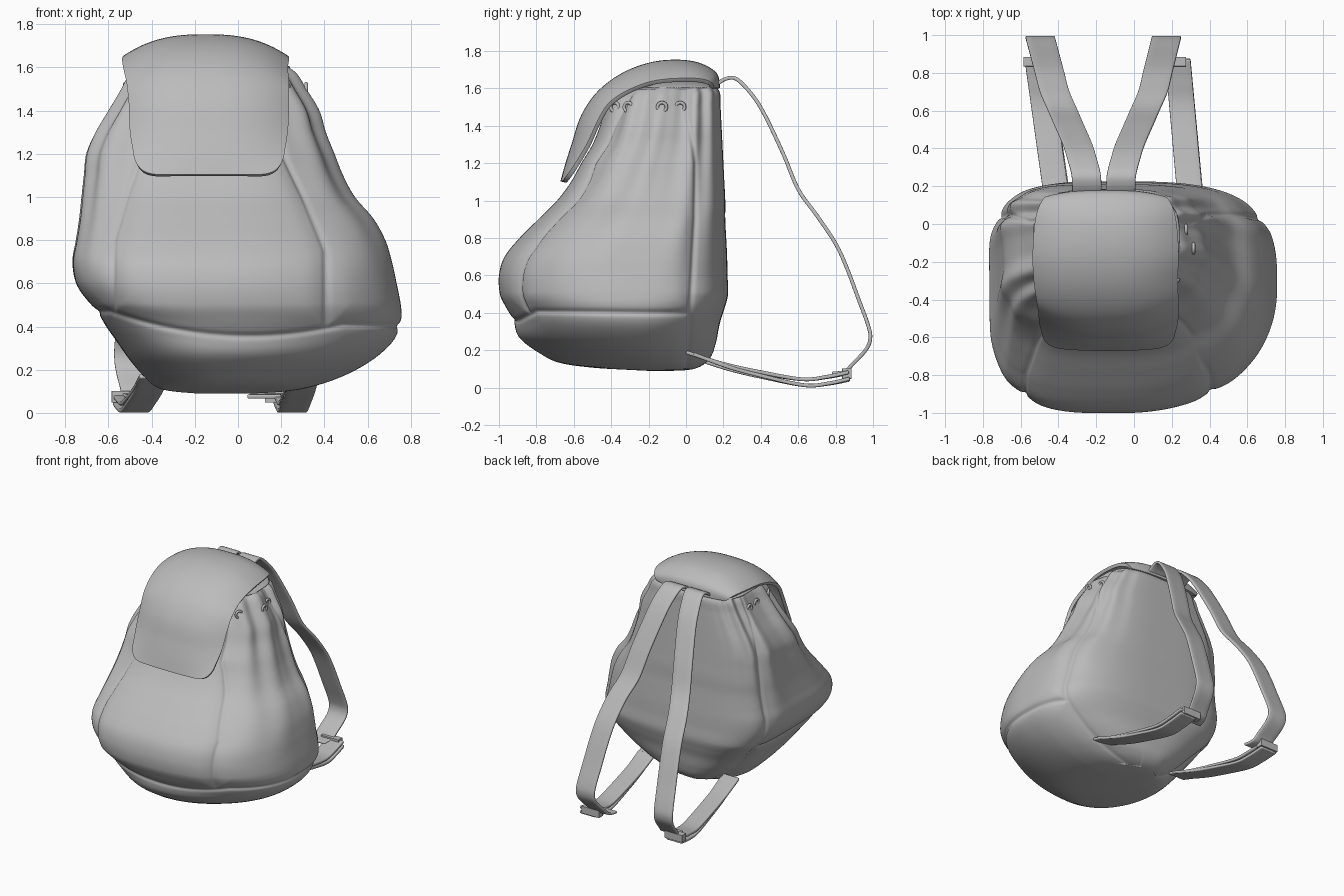
import bpy, bmesh, math
from mathutils import Vector

if "Cube" in bpy.data.objects:
    bpy.data.objects.remove(bpy.data.objects["Cube"])

grey = bpy.data.materials.new("grey_canvas")
grey.diffuse_color = (0.5, 0.5, 0.5, 1)
grey.use_nodes = True
grey.node_tree.nodes["Principled BSDF"].inputs["Base Color"].default_value = grey.diffuse_color


def spline(tab, t):
    """Catmull-Rom through the rows of tab, t in 0..1."""
    n = len(tab) - 1
    f = min(max(t, 0), 1) * n
    i = min(int(f), n - 1)
    u = f - i
    p0, p1, p2, p3 = (tab[min(max(j, 0), n)] for j in (i - 1, i, i + 1, i + 2))
    return [0.5 * (2 * b + (c - a) * u + (2 * a - 5 * b + 4 * c - d) * u * u
            + (3 * b - a - 3 * c + d) * u ** 3) for a, b, c, d in zip(p0, p1, p2, p3)]


def lerp_tab(tab, x):
    """Piecewise linear lookup in (x, value) pairs."""
    if x <= tab[0][0]:
        return tab[0][1]
    for (a, va), (b, vb) in zip(tab, tab[1:]):
        if x <= b:
            return va + (vb - va) * (x - a) / (b - a)
    return tab[-1][1]


def grid_object(name, rows, closed=False, thickness=0, angle=180):
    """Skin a list of vertex rows."""
    bm = bmesh.new()
    vs = [[bm.verts.new(p) for p in r] for r in rows]
    n = len(rows[0])
    for a, b in zip(vs, vs[1:]):
        for j in range(n if closed else n - 1):
            k = (j + 1) % n
            bm.faces.new((a[j], a[k], b[k], b[j]))
    if closed:
        bm.faces.new(vs[0][::-1])
        bm.faces.new(vs[-1])
    bmesh.ops.recalc_face_normals(bm, faces=bm.faces)
    me = bpy.data.meshes.new(name)
    bm.to_mesh(me)
    bm.free()
    ob = bpy.data.objects.new(name, me)
    bpy.context.collection.objects.link(ob)
    me.materials.append(grey)
    if thickness:
        m = ob.modifiers.new("thickness", 'SOLIDIFY')
        m.thickness, m.offset = thickness, 0
        b = ob.modifiers.new("soft_edge", 'BEVEL')
        b.width, b.segments, b.limit_method = thickness * 0.3, 2, 'ANGLE'
        b.angle_limit = math.radians(50)
    bpy.ops.object.select_all(action='DESELECT')
    ob.select_set(True)
    bpy.context.view_layer.objects.active = ob
    bpy.ops.object.shade_smooth_by_angle(angle=math.radians(min(angle, 179)))
    return ob


# Sack outline by height: z, left, right, front, back
BODY = [(0.09, -0.12, -0.04, -0.30, -0.22), (0.092, -0.22, 0.12, -0.5, -0.02),
        (0.11, -0.36, 0.3, -0.68, 0.07), (0.16, -0.43, 0.47, -0.79, 0.13),
        (0.24, -0.5, 0.62, -0.89, 0.16), (0.34, -0.57, 0.73, -0.935, 0.18),
        (0.42, -0.63, 0.765, -0.965, 0.205), (0.5, -0.69, 0.755, -0.995, 0.225),
        (0.6, -0.75, 0.735, -1.0, 0.222), (0.7, -0.77, 0.715, -0.97, 0.22),
        (0.8, -0.755, 0.685, -0.89, 0.215), (0.9, -0.74, 0.63, -0.79, 0.21),
        (1.0, -0.73, 0.545, -0.69, 0.21), (1.1, -0.72, 0.49, -0.615, 0.205),
        (1.2, -0.71, 0.45, -0.56, 0.2), (1.3, -0.67, 0.41, -0.5, 0.195),
        (1.4, -0.61, 0.38, -0.46, 0.19), (1.5, -0.55, 0.32, -0.43, 0.185),
        (1.58, -0.51, 0.27, -0.40, 0.18), (1.62, -0.47, 0.2, -0.34, 0.14),
        (1.64, -0.35, 0.08, -0.2, 0.05), (1.645, -0.16, -0.1, -0.12, -0.06)]
SEAM_L = [(0.5, -0.59), (0.8, -0.59), (1.0, -0.53), (1.2, -0.46), (1.5, -0.42)]
SEAM_R = [(0.4, 0.42), (0.75, 0.42), (1.0, 0.32), (1.2, 0.22), (1.5, 0.2)]
SEAM_B = [(0.1, 0.02), (0.42, 0.03), (0.9, 0.06), (1.2, 0.06), (1.45, 0.02)]


def groove(d):
    return 0.012 * math.exp(-(d / 0.014) ** 2) + 0.014 * math.exp(-(d / 0.06) ** 2)


def body_point(s, t):
    z, xl, xr, yf, yb = spline(BODY, s)
    cx, cy = -0.1, 0.45 * yf + 0.55 * yb
    c, sn = math.cos(t), math.sin(t)
    up = min(max((z - 0.15) / 0.35, 0), 1)

    # squareness of each corner, blended across the sides
    back = 2 + up * (1.2 if c > 0 else 1.8)
    front = 2 + up * (0.3 if c > 0 else 1.4)
    n = back if sn > 0 else front
    dx = (xr - cx if c > 0 else cx - xl) * math.copysign(abs(c) ** (2 / n), c)
    dy = (yb - cy if sn > 0 else cy - yf) * math.copysign(abs(sn) ** (2 / n), sn)
    x, y = cx + dx, cy + dy
    g = 0
    if 0.1 < z < 1.6:
        base = min(max(0.34 + 0.3 * (x - 0.05) ** 2, 0.34), 0.47 if x < 0 else 0.4)
        yb_seam = lerp_tab(SEAM_B, z)
        if y < yb_seam:
            g = groove(z - base)
        if z > base - 0.01 and y < cy:
            g = max(g, groove(x - lerp_tab(SEAM_L, z)), groove(x - lerp_tab(SEAM_R, z)))
        if abs(c) > 0.2:
            g = max(g, groove(y - yb_seam))
        # gathered folds on both sides, fading towards the base
        f = min(max((z - 0.6) / 0.8, 0), 1) * max(0, abs(c) - 0.35)
        g += f * 0.028 * (1 + math.sin(t * 13 * (1 if c > 0 else 1.1)))
    v = Vector((dx, dy, 0))
    v -= v.normalized() * min(g, v.length)
    tilt = 0.05 * max(0, -(y + 0.2)) * (1 - up)
    return Vector((cx + v.x, cy + v.y, z + tilt))


N, M = 320, 190
grid_object("sack_body", [[body_point(i / M, 2 * math.pi * j / N) for j in range(N)]
                          for i in range(M + 1)], closed=True)

# Eyelets around the gathered top
S_EYE = 17 / (len(BODY) - 1)
for side in (1, -1):
    ring = [body_point(S_EYE, math.radians(d / 2)) for d in range(720)]
    ring = [p for p in ring if (p.x + 0.1) * side > 0]
    for y in (-0.38, -0.31, -0.13, -0.03):
        p = min(ring, key=lambda q: abs(q.y - y))
        bpy.ops.mesh.primitive_torus_add(location=p, rotation=(0, math.pi / 2, -0.5 * side if y < -0.25 else 0),
                                         major_radius=0.024, minor_radius=0.009,
                                         major_segments=24, minor_segments=8)
        e = bpy.context.object
        e.name = "eyelet"
        e.data.materials.append(grey)
        bpy.ops.object.shade_smooth()

# Flap: y, z, half width, centre x, side drop, side set-back
FLAP = [(0.17, 1.60, 0.29, -0.15, 0.0, -0.03), (0.15, 1.68, 0.33, -0.15, 0.05, -0.03),
        (0.03, 1.735, 0.365, -0.15, 0.09, 0.0), (-0.15, 1.735, 0.38, -0.15, 0.10, 0.0),
        (-0.32, 1.68, 0.375, -0.15, 0.09, 0.03), (-0.46, 1.58, 0.37, -0.14, 0.06, 0.06),
        (-0.55, 1.45, 0.365, -0.135, 0.02, 0.09), (-0.60, 1.30, 0.36, -0.135, 0.0, 0.08),
        (-0.635, 1.19, 0.345, -0.135, 0.0, 0.05), (-0.66, 1.1, 0.335, -0.135, 0.0, 0.02)]


def flap_point(v, u):
    k = max(0, (abs(u) - 0.68) / 0.32)
    y, z, w, cx, drop, back = spline(FLAP, v * (1 - 0.11 * (1 - math.sqrt(1 - min(k, 1) ** 2))))
    e = abs(u) ** 2.6
    return Vector((cx + w * u, y + back * e, z - drop * e))


grid_object("top_flap", [[flap_point(i / 60, math.sin(j / 40 * math.pi / 2)) for j in range(-40, 41)]
                         for i in range(61)], thickness=0.024, angle=50)


def ribbon(name, path, width, steps=60):
    rows = []
    for i in range(steps + 1):
        x, y, z = spline(path, i / steps)
        rows.append([Vector((x + width * (k / 4 - 0.5), y, z)) for k in range(5)])
    grid_object(name, rows, thickness=0.02, angle=50)


# Shoulder straps: side profile (y, z), x found from y for each side
UPPER = [(0.06, 1.60), (0.14, 1.61), (0.21, 1.65), (0.27, 1.65), (0.35, 1.57), (0.42, 1.46),
         (0.52, 1.25), (0.60, 1.06), (0.70, 0.92), (0.80, 0.77), (0.86, 0.64), (0.92, 0.48),
         (0.975, 0.33), (0.985, 0.26), (0.96, 0.2), (0.89, 0.125), (0.85, 0.085), (0.78, 0.075)]
LOWER = [(0.0, 0.0), (0.2, -0.05), (0.4, -0.085), (0.62, -0.115), (0.75, -0.105), (0.87, -0.085)]
for side, upper_x, lower_x, z0 in (
        ("left", [(0.25, -0.25), (0.4, -0.29), (0.7, -0.42), (1.0, -0.5)], (-0.39, -0.53), 0.17),
        ("right", [(0.25, -0.07), (0.4, -0.03), (0.7, 0.1), (1.0, 0.175)], (0.31, 0.22), 0.19)):
    ribbon(side + "_shoulder_strap", [(lerp_tab(upper_x, y), y, z) for y, z in UPPER], 0.155, 90)
    x0, x1 = lower_x
    for label, gap, start in (("upper", 0, 0), ("under", -0.035, 0.04)):
        path = [(x0 + (x1 - x0) * y, y + start * (1 - y), z0 + dz * (z0 - 0.045) / 0.115 + gap * min(1, 0.3 + y))
                for y, dz in LOWER]
        ribbon(f"{side}_{label}_lower_strap", [(x, y, max(z, 0.011)) for x, y, z in path], 0.135)
    # folded keeper joining both straps
    bpy.ops.mesh.primitive_cube_add(size=1, location=(x1 + (0.02 if side == "left" else -0.02), 0.86, 0.075))
    k = bpy.context.object
    k.name = side + "_strap_keeper"
    k.scale = (0.15, 0.05, 0.055)
    k.data.materials.append(grey)
    b = k.modifiers.new("round", 'BEVEL')
    b.width, b.segments = 0.012, 2
